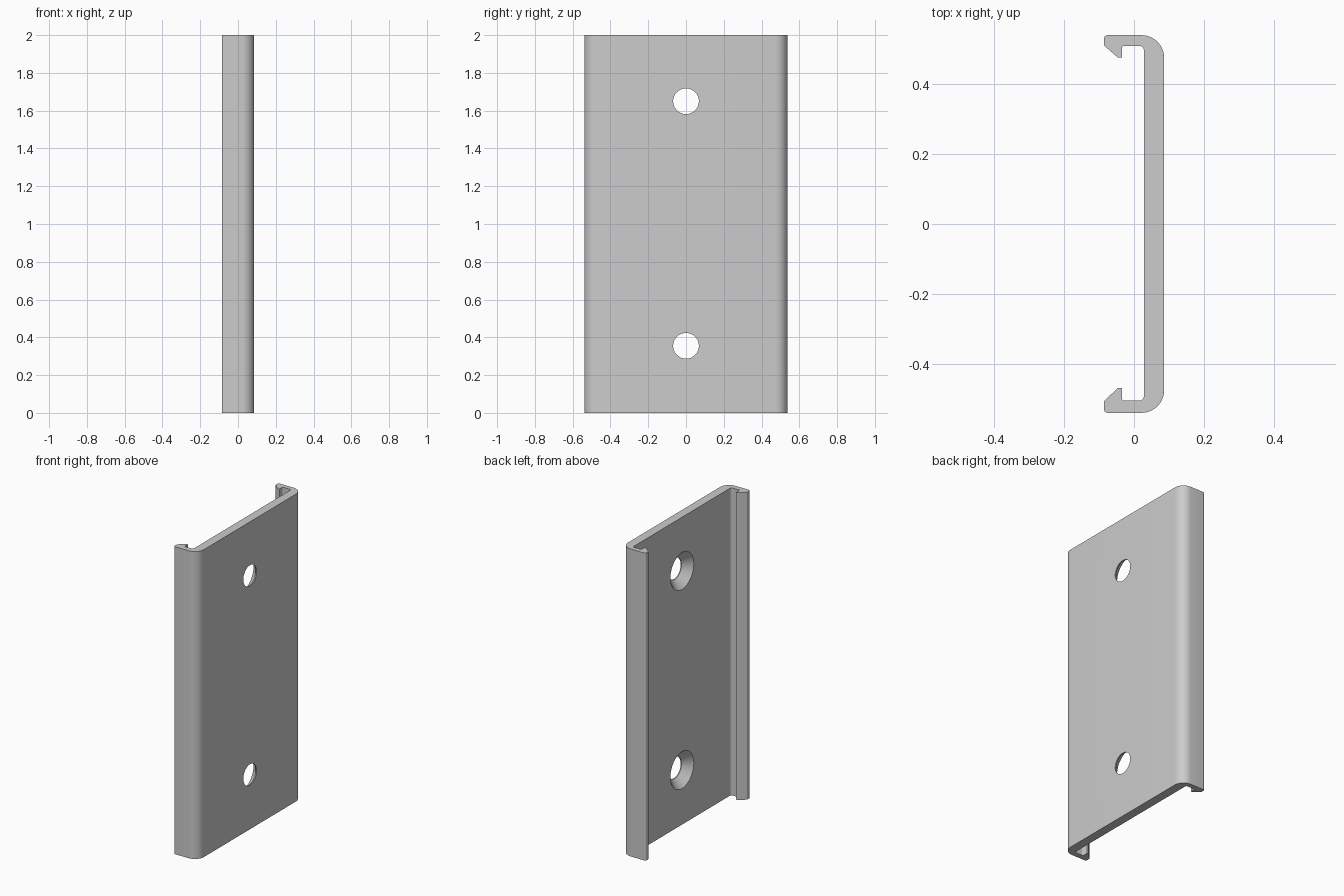
import bpy, bmesh
from math import cos, sin, pi
from mathutils import Vector

cube = bpy.data.objects.get("Cube")
if cube:
    bpy.data.objects.remove(cube)

HEIGHT = 2.0
HOLE_HEIGHTS = (0.355, 1.65)

grey = bpy.data.materials.new("plain grey")
grey.use_nodes = True
colour = (0.604, 0.604, 0.604, 1)
grey.diffuse_color = colour
grey.node_tree.nodes["Principled BSDF"].inputs["Base Color"].default_value = colour


def fillet(points, steps=10):
    """Round each (x, y, radius) corner of a closed outline."""
    out = []
    for i, (x, y, r) in enumerate(points):
        p = Vector((x, y))
        if r == 0:
            out.append(p)
            continue
        a = (Vector(points[i - 1][:2]) - p).normalized()
        b = (Vector(points[(i + 1) % len(points)][:2]) - p).normalized()
        half = a.angle(b) / 2
        centre = p + (a + b).normalized() * (r / sin(half))
        reach = r * cos(half) / sin(half)
        start = (p + a * reach - centre).normalized()
        end = (p + b * reach - centre).normalized()
        for k in range(steps + 1):
            t = k / steps
            sweep = pi - 2 * half
            direction = (start * sin((1 - t) * sweep) + end * sin(t * sweep)) / sin(sweep)
            out.append(centre + direction * r)
    return out


def make_object(name, bm):
    bmesh.ops.recalc_face_normals(bm, faces=bm.faces)
    mesh = bpy.data.meshes.new(name)
    bm.to_mesh(mesh)
    bm.free()
    mesh.materials.append(grey)
    obj = bpy.data.objects.new(name, mesh)
    bpy.context.collection.objects.link(obj)
    return obj


def lip(side, ledge, tip):
    """Half of the section, from the hook to the rounded outer corner."""
    return [(0.028, side * ledge, 0.012), (-0.034, side * ledge, 0.006),
            (-0.034, side * tip, 0), (-0.046, side * tip, 0.006),
            (-0.086, side * (ledge + 0.002), 0.006),
            (-0.086, side * 0.538, 0.012), (0.086, side * 0.538, 0.065)]


# Channel plate with hooked lips, extruded upward
outline = fillet(lip(1, 0.507, 0.474) + lip(-1, 0.503, 0.467)[::-1])
bm = bmesh.new()
face = bm.faces.new([bm.verts.new((p.x, p.y, 0)) for p in outline])
top = bmesh.ops.extrude_face_region(bm, geom=[face], use_keep_orig=True)["geom"]
bmesh.ops.translate(bm, vec=(0, 0, HEIGHT),
                    verts=[v for v in top if isinstance(v, bmesh.types.BMVert)])
plate = make_object("channel_plate", bm)

# Countersunk screw holes, wide on the inner face
bm = bmesh.new()
SIDES = 64
for z in HOLE_HEIGHTS:
    rings = [[bm.verts.new((x, r * cos(2 * pi * k / SIDES), z + r * sin(2 * pi * k / SIDES)))
              for k in range(SIDES)]
             for x, r in ((0.018, 0.13), (0.08, 0.068), (0.12, 0.068))]
    for a, b in zip(rings, rings[1:]):
        for k in range(SIDES):
            n = (k + 1) % SIDES
            bm.faces.new((a[k], a[n], b[n], b[k]))
    bm.faces.new(rings[0])
    bm.faces.new(rings[-1])
cutter = make_object("screw_hole_cutter", bm)
cutter.hide_render = True

cut = plate.modifiers.new("screw_holes", "BOOLEAN")
cut.operation = "DIFFERENCE"
cut.solver = "EXACT"
cut.object = cutter

bpy.ops.object.select_all(action="DESELECT")
plate.select_set(True)
bpy.context.view_layer.objects.active = plate
bpy.ops.object.modifier_apply(modifier=cut.name)
bpy.data.objects.remove(cutter)
bpy.ops.object.shade_smooth_by_angle(angle=pi / 6)
